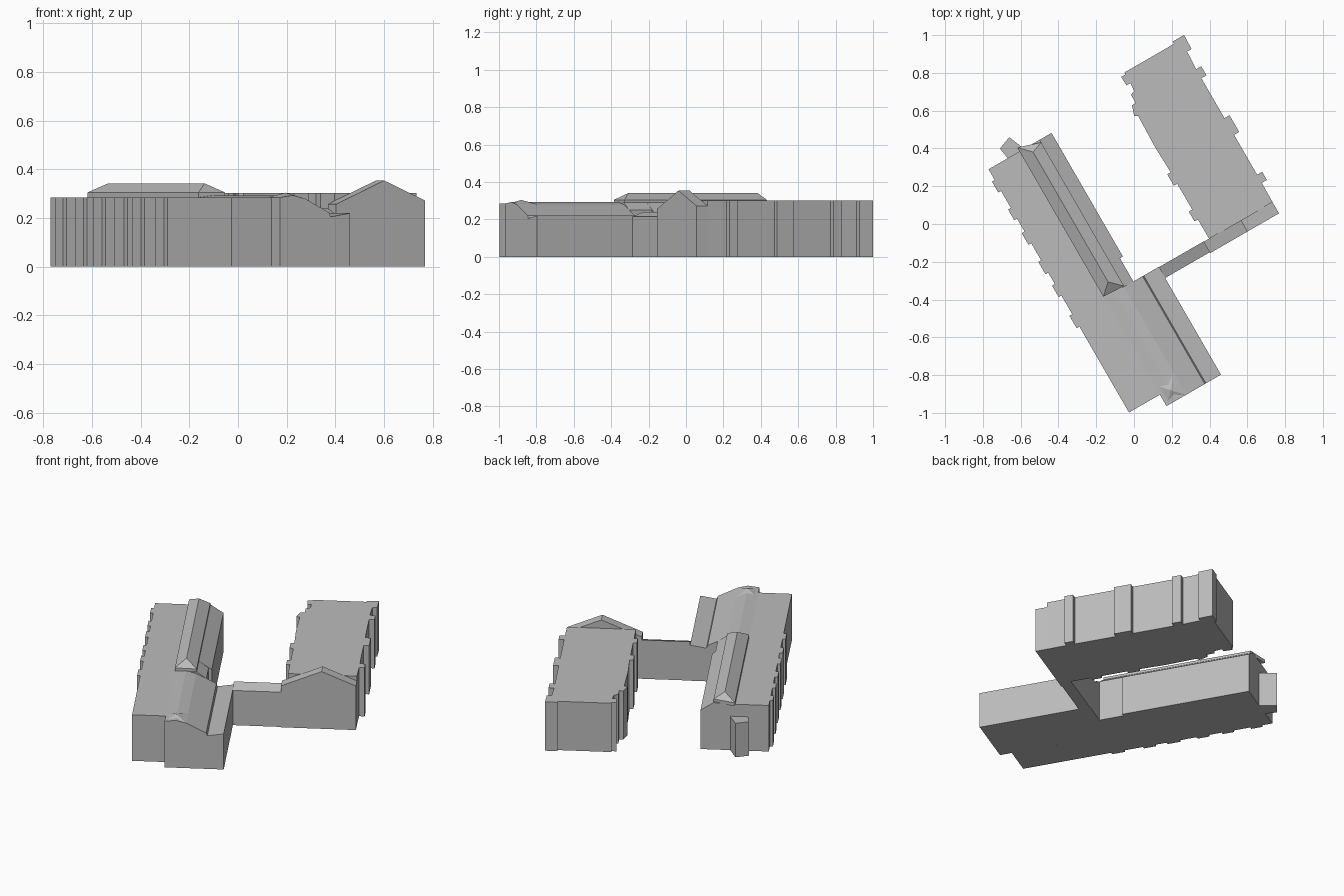
import bpy, bmesh
from math import radians
from mathutils import Matrix

if "Cube" in bpy.data.objects:
    bpy.data.objects.remove(bpy.data.objects["Cube"])

grey = bpy.data.materials.new("plain_grey")
grey.use_nodes = True
grey.diffuse_color = (0.5, 0.5, 0.5, 1)
grey.node_tree.nodes["Principled BSDF"].inputs["Base Color"].default_value = (0.5, 0.5, 0.5, 1)

# The whole site is laid out square, then turned to its real bearing
TURN = Matrix.Rotation(radians(30), 4, "Z")


def finish(name, bm):
    bmesh.ops.recalc_face_normals(bm, faces=bm.faces)
    bm.transform(TURN)
    mesh = bpy.data.meshes.new(name)
    bm.to_mesh(mesh)
    bm.free()
    mesh.materials.append(grey)
    ob = bpy.data.objects.new(name, mesh)
    bpy.context.collection.objects.link(ob)
    return ob


def extrude(name, points, offset):
    """Closed outline pushed along an offset."""
    bm = bmesh.new()
    face = bm.faces.new([bm.verts.new(p) for p in points])
    new = bmesh.ops.extrude_face_region(bm, geom=[face])["geom"]
    verts = [v for v in new if isinstance(v, bmesh.types.BMVert)]
    bmesh.ops.translate(bm, vec=offset, verts=verts)
    return finish(name, bm)


def block(name, outline, height):
    return extrude(name, [(x, y, 0) for x, y in outline], (0, 0, height))


def section(name, profile, y0, y1):
    """Roof profile, closed down to the ground, run from y0 to y1."""
    pts = [(profile[0][0], 0)] + profile + [(profile[-1][0], 0)]
    return extrude(name, [(x, y0, z) for x, z in pts], (0, y1 - y0, 0))


def hull(name, points):
    bm = bmesh.new()
    for p in points:
        bm.verts.new(p)
    bmesh.ops.convex_hull(bm, input=bm.verts)
    return finish(name, bm)


def bays(wall, out, spans):
    """Wall line stepping out to each bay."""
    pts = []
    for a, b in spans:
        pts += [(wall, a), (out, a), (out, b), (wall, b)]
    return pts


# West wing: flat-roofed strip with shallow bays
west = bays(-0.522, -0.539, [(0.57, 0.504), (0.40, 0.334), (0.255, 0.184),
                             (0.08, 0.004), (-0.066, -0.136), (-0.25, -0.326)])
block("west_wing_flat", [(-0.333, 0.636), (-0.522, 0.636)] + west
      + [(-0.522, -0.851), (-0.333, -0.851)], 0.285)

# West wing: pitched strip, north half
section("west_wing_north", [(-0.333, 0.285), (-0.21, 0.29), (-0.137, 0.24)], -0.12, 0.636)
section("west_wing_middle", [(-0.333, 0.285), (-0.21, 0.29), (-0.155, 0.25)], -0.262, -0.12)

# West wing: pitched strip with valley, south half
section("west_wing_south", [(-0.333, 0.285), (-0.27, 0.293), (-0.212, 0.279),
                            (-0.099, 0.222), (-0.092, 0.205), (0, 0.22)], -0.921, -0.262)

# Raised hipped roof
eaves = [(-0.333, 0.66), (-0.21, 0.62), (-0.21, -0.258), (-0.333, -0.252)]
hull("hipped_roof", [(x, y, z) for x, y in eaves for z in (0.284, 0.305)]
     + [(-0.272, 0.597, 0.342), (-0.272, -0.197, 0.342)])

# Small hip on the south end
hull("south_hip", [(x, y, 0.28) for x in (-0.333, -0.215) for y in (-0.92, -0.79)]
     + [(-0.272, -0.86, 0.304)])

# Angled stair turret on the north end
block("north_turret", [(-0.305, 0.636), (-0.318, 0.669), (-0.342, 0.728),
                       (-0.415, 0.701), (-0.405, 0.636)], 0.21)

# Link between the wings
hull("link", [(x, y, z) for x in (0, 0.272) for y, top in ((-0.33, 0.215), (-0.264, 0.24))
              for z in (0, top)])

# East block with bays on both long sides
east = bays(0.695, 0.726, [(-0.15, -0.10), (0.144, 0.246), (0.49, 0.545)])
west_side = bays(0.305, 0.284, [(0.14, 0.07), (-0.088, -0.148)])
block("east_block", [(0.305, -0.266), (0.693, -0.266)] + east
      + [(0.70, 0.65), (0.727, 0.65), (0.73, 0.734), (0.66, 0.734), (0.66, 0.72),
         (0.357, 0.72), (0.357, 0.708), (0.33, 0.708), (0.333, 0.655), (0.357, 0.655),
         (0.352, 0.61), (0.328, 0.60), (0.328, 0.55), (0.305, 0.55), (0.287, 0.495),
         (0.305, 0.484), (0.30, 0.3)] + west_side, 0.302)

# Gabled south end of the east block
section("east_gable", [(0.272, 0.257), (0.50, 0.354), (0.693, 0.272)], -0.335, -0.266)
